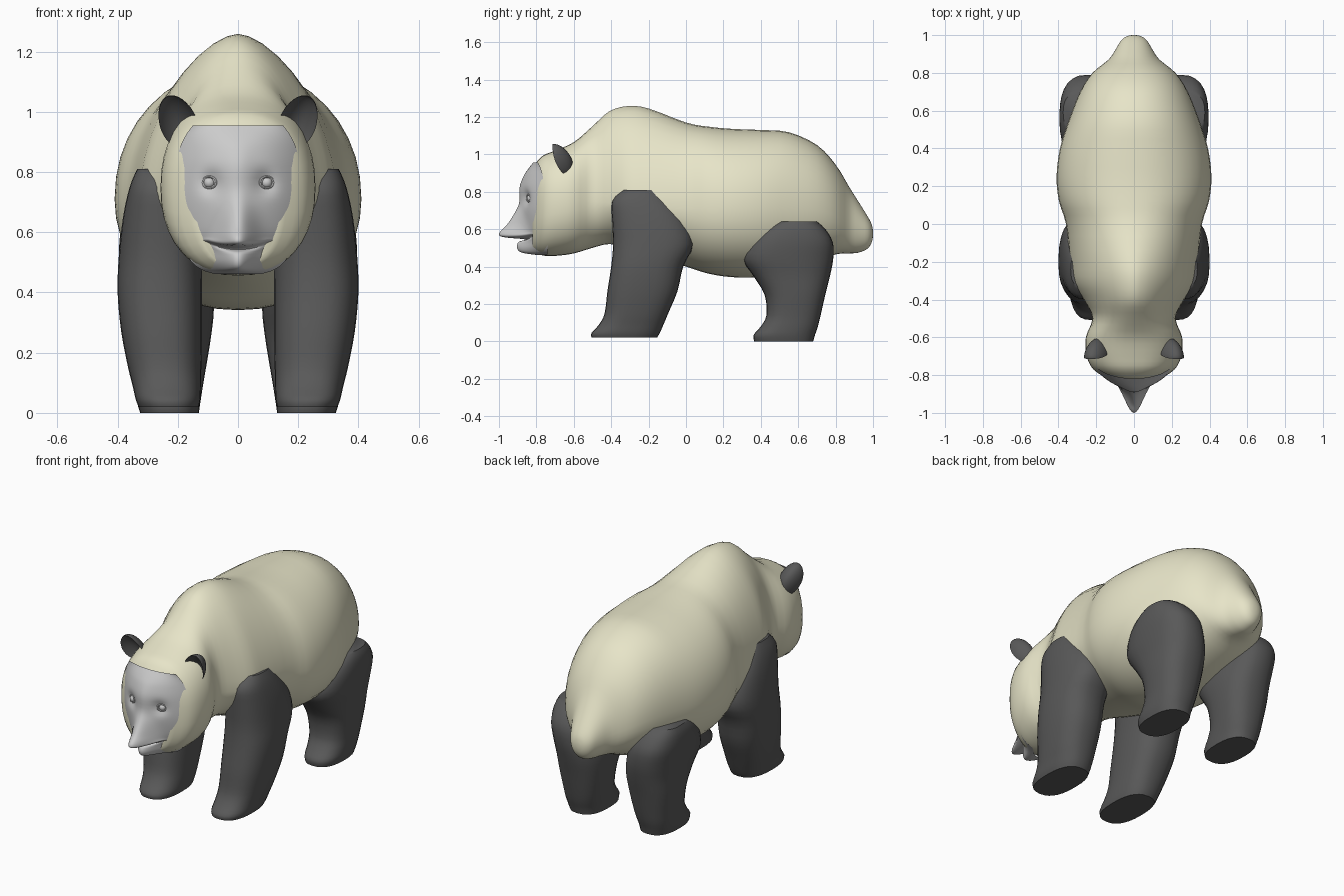
import bpy, bmesh, math
from mathutils import Matrix, Vector


def material(name, rgb):
    m = bpy.data.materials.new(name)
    m.diffuse_color = (*rgb, 1)
    return m


cream = material("cream_fur", (0.80, 0.78, 0.58))
dark = material("dark_fur", (0.10, 0.10, 0.10))


def resample(rows, n):
    """Catmull-Rom interpolation of a table of sections."""
    out = []
    for i in range(len(rows) - 1):
        p0, p1, p2 = rows[max(i - 1, 0)], rows[i], rows[i + 1]
        p3 = rows[min(i + 2, len(rows) - 1)]
        for k in range(n):
            t = k / n
            out.append([0.5 * (2 * b + (c - a) * t + (2 * a - 5 * b + 4 * c - d) * t * t
                               + (3 * b - a - 3 * c + d) * t ** 3)
                        for a, b, c, d in zip(p0, p1, p2, p3)])
    return out + [list(rows[-1])]


def spow(v, e):
    return math.copysign(abs(v) ** e, v)


def finish(bm, name, mat=None, angle=50):
    me = bpy.data.meshes.new(name)
    bm.to_mesh(me)
    bm.free()
    ob = bpy.data.objects.new(name, me)
    bpy.context.collection.objects.link(ob)
    if mat:
        me.materials.append(mat)
    bpy.ops.object.select_all(action='DESELECT')
    ob.select_set(True)
    bpy.context.view_layer.objects.active = ob
    bpy.ops.object.shade_smooth_by_angle(angle=math.radians(angle))
    return ob


def loft(rings, name, mat, angle=50):
    bm = bmesh.new()
    vs = [[bm.verts.new(p) for p in r] for r in rings]
    n = len(vs[0])
    for a, b in zip(vs, vs[1:]):
        for i in range(n):
            j = (i + 1) % n
            bm.faces.new((a[i], a[j], b[j], b[i]))
    bm.faces.new(vs[0])
    bm.faces.new(vs[-1])
    bmesh.ops.recalc_face_normals(bm, faces=bm.faces)
    return finish(bm, name, mat, angle)


# Body, neck, head and tail: y, top, bottom, widest height, half width, roundness
BODY = [
    (-0.82, 0.93, 0.485, 0.71, 0.14, 0.85),
    (-0.77, 0.99, 0.46, 0.72, 0.215, 0.85),
    (-0.70, 1.02, 0.457, 0.74, 0.25, 0.87),
    (-0.60, 1.065, 0.47, 0.75, 0.255, 0.9),
    (-0.50, 1.15, 0.50, 0.75, 0.22, 1.0),
    (-0.41, 1.23, 0.52, 0.74, 0.26, 1.15),
    (-0.31, 1.258, 0.50, 0.72, 0.32, 1.2),
    (-0.20, 1.245, 0.46, 0.71, 0.338, 1.15),
    (0.00, 1.17, 0.40, 0.71, 0.36, 1.0),
    (0.12, 1.148, 0.362, 0.71, 0.397, 0.95),
    (0.25, 1.136, 0.343, 0.71, 0.41, 0.95),
    (0.40, 1.13, 0.345, 0.71, 0.392, 0.95),
    (0.55, 1.118, 0.37, 0.71, 0.345, 0.95),
    (0.70, 1.05, 0.42, 0.70, 0.285, 0.95),
    (0.80, 0.945, 0.465, 0.67, 0.22, 0.95),
    (0.87, 0.83, 0.47, 0.63, 0.135, 1.0),
    (0.92, 0.75, 0.474, 0.61, 0.10, 1.0),
    (0.97, 0.67, 0.495, 0.59, 0.07, 1.0),
    (0.993, 0.625, 0.53, 0.58, 0.04, 1.0),
    (1.00, 0.59, 0.565, 0.578, 0.012, 1.0),
]
rings = []
for y, top, bot, zc, w, e in resample(BODY, 3):
    ring = []
    for i in range(40):
        t = math.tau * i / 40
        c, s = spow(math.cos(t), e), spow(math.sin(t), e)
        ring.append((w * c, y, zc + (top - zc if s > 0 else zc - bot) * s))
    rings.append(ring)
loft(rings, "body", cream)

# Legs: z, front y, back y, inner x, outer x
FRONT = [
    (0.02, -0.505, -0.155, 0.13, 0.33),
    (0.045, -0.505, -0.14, 0.125, 0.34),
    (0.09, -0.465, -0.12, 0.123, 0.35),
    (0.15, -0.435, -0.095, 0.122, 0.365),
    (0.27, -0.42, -0.045, 0.12, 0.388),
    (0.40, -0.40, -0.015, 0.12, 0.40),
    (0.52, -0.39, 0.04, 0.12, 0.396),
    (0.65, -0.395, 0.00, 0.13, 0.382),
    (0.75, -0.395, -0.08, 0.15, 0.36),
    (0.81, -0.34, -0.14, 0.18, 0.335),
]
REAR = [
    (0.00, 0.365, 0.68, 0.13, 0.325),
    (0.035, 0.362, 0.69, 0.125, 0.335),
    (0.08, 0.40, 0.705, 0.118, 0.34),
    (0.14, 0.43, 0.72, 0.108, 0.345),
    (0.25, 0.42, 0.745, 0.09, 0.36),
    (0.35, 0.36, 0.77, 0.08, 0.37),
    (0.44, 0.305, 0.787, 0.09, 0.385),
    (0.53, 0.34, 0.785, 0.12, 0.395),
    (0.60, 0.41, 0.745, 0.15, 0.39),
    (0.64, 0.48, 0.70, 0.18, 0.375),
]


def leg(table, side, name):
    rings = []
    for z, y0, y1, x0, x1 in resample(table, 3):
        ring = []
        for i in range(28):
            t = math.tau * i / 28
            c, s = spow(math.cos(t), 0.8), spow(math.sin(t), 0.8)
            ring.append((side * ((x0 + x1) / 2 + (x1 - x0) / 2 * c),
                         (y0 + y1) / 2 + (y1 - y0) / 2 * s, z))
        rings.append(ring)
    loft(rings, name, dark)


# Face, a relief over the head front: z, edge y, half width, dome y, muzzle depth, muzzle width
FACE = [
    (0.955, -0.79, 0.15, -0.818, 0.0, 0.06),
    (0.92, -0.775, 0.175, -0.845, 0.0, 0.06),
    (0.88, -0.765, 0.193, -0.865, 0.005, 0.05),
    (0.82, -0.76, 0.207, -0.88, 0.01, 0.045),
    (0.74, -0.755, 0.218, -0.88, 0.012, 0.04),
    (0.68, -0.75, 0.22, -0.875, 0.045, 0.05),
    (0.62, -0.745, 0.213, -0.865, 0.095, 0.057),
    (0.58, -0.74, 0.203, -0.855, 0.143, 0.062),
    (0.558, -0.74, 0.193, -0.85, 0.13, 0.07),
    (0.545, -0.74, 0.187, -0.84, 0.02, 0.08),
    (0.532, -0.74, 0.178, -0.83, 0.065, 0.06),
    (0.50, -0.74, 0.155, -0.82, 0.083, 0.055),
    (0.475, -0.74, 0.12, -0.80, 0.08, 0.05),
    (0.462, -0.74, 0.08, -0.77, 0.03, 0.05),
]
bm = bmesh.new()
grid, N = [], 48
for z, ye, w, yd, b, s in resample(FACE, 4):
    row = []
    for i in range(N + 1):
        u = 2 * i / N - 1
        x = u * w
        y = ye + (yd - ye) * (1 - u * u) - b * math.exp(-(x / s) ** 2)
        # eye sockets
        y += 0.022 * math.exp(-((abs(x) - 0.09) / 0.035) ** 2 - ((z - 0.765) / 0.035) ** 2)
        # mouth corners lift
        dz = 0.02 * min(1, (x / 0.1) ** 2) * math.exp(-((z - 0.545) / 0.03) ** 2)
        row.append(bm.verts.new((x, y, z + dz)))
    grid.append(row)
for a, c in zip(grid, grid[1:]):
    for i in range(N):
        bm.faces.new((a[i], c[i], c[i + 1], a[i + 1]))
finish(bm, "face", None, 70)


def ear(side, name):
    bm = bmesh.new()
    bmesh.ops.create_uvsphere(bm, u_segments=24, v_segments=16, radius=1)
    for v in bm.verts:
        x, y, z = v.co
        if y < 0:                      # hollow the front into a cup
            y = -0.35 * y
        y -= 0.9 * (x * x + 0.4 * z * z)
        v.co = Vector((x * 0.062, y * 0.04, z * 0.10))
    bm.transform(Matrix.Translation((0.203, -0.655, 0.975))
                 @ Matrix.Rotation(math.radians(22), 4, 'Y')
                 @ Matrix.Rotation(math.radians(28), 4, 'X'))
    if side < 0:
        bm.transform(Matrix.Scale(-1, 4, (1, 0, 0)))
        bmesh.ops.reverse_faces(bm, faces=bm.faces)
    finish(bm, name, dark, 60)


def eye(side, name):
    bm = bmesh.new()
    bmesh.ops.create_uvsphere(bm, u_segments=20, v_segments=12, radius=0.019)
    bm.transform(Matrix.Translation((side * 0.095, -0.832, 0.765)))
    finish(bm, name)
    # eyelid rim
    bpy.ops.mesh.primitive_torus_add(
        location=(side * 0.095, -0.84, 0.766), major_radius=0.021, minor_radius=0.005,
        major_segments=24, minor_segments=8,
        rotation=(math.radians(90), 0, side * math.radians(25)))
    rim = bpy.context.object
    rim.name = name + "_lid"
    rim.scale = (1.15, 0.9, 1)
    bpy.ops.object.shade_smooth_by_angle()


for side, tag in ((1, "left"), (-1, "right")):
    leg(FRONT, side, "front_leg_" + tag)
    leg(REAR, side, "rear_leg_" + tag)
    ear(side, "ear_" + tag)
    eye(side, "eye_" + tag)
